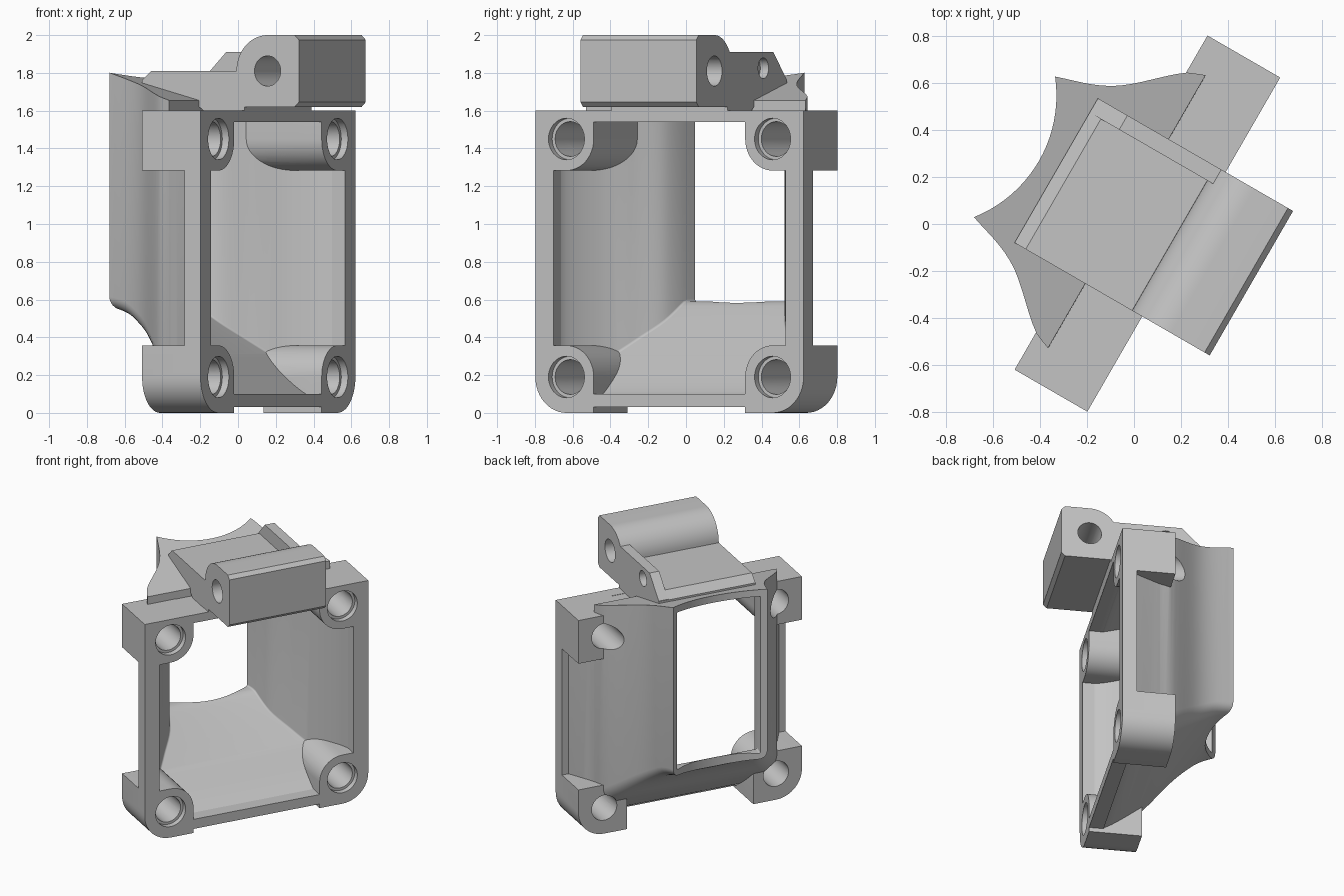
import bpy, bmesh, math
from mathutils import Matrix, Vector

cube = bpy.data.objects.get("Cube")
if cube:
    bpy.data.objects.remove(cube, do_unlink=True)

grey = bpy.data.materials.new("plain_grey")
grey.use_nodes = True
grey.diffuse_color = (0.55, 0.55, 0.55, 1)
grey.node_tree.nodes["Principled BSDF"].inputs["Base Color"].default_value = (0.55, 0.55, 0.55, 1)

MID = 0.03                      # centre line of the part across its width
FRONT, RIM_BACK, BLOCK_BACK = -0.227, -0.129, 0.13
HOLE_OFF, HOLE_LOW, HOLE_HIGH = 0.63, 0.19, 1.45


def finish(bm, name):
    bmesh.ops.recalc_face_normals(bm, faces=bm.faces)
    mesh = bpy.data.meshes.new(name)
    bm.to_mesh(mesh)
    bm.free()
    mesh.materials.append(grey)
    ob = bpy.data.objects.new(name, mesh)
    bpy.context.collection.objects.link(ob)
    return ob


def prism(name, points, axis, lo, hi):
    """Extrude a profile along an axis: x takes (y, z), y takes (x, z), z takes (x, y)."""
    bm = bmesh.new()
    place = {"x": lambda p, d: (d, p[0], p[1]),
             "y": lambda p, d: (p[0], d, p[1]),
             "z": lambda p, d: (p[0], p[1], d)}[axis]
    face = bm.faces.new([bm.verts.new(place(p, lo)) for p in points])
    out = bmesh.ops.extrude_face_region(bm, geom=[face])
    step = Vector(place((0, 0), hi - lo))
    bmesh.ops.translate(bm, vec=step, verts=[v for v in out["geom"] if isinstance(v, bmesh.types.BMVert)])
    # The start cap survives the extrusion only if it is still the base
    if not any(set(f.verts) == set(v for v in f.verts if abs(v.co["xyz".index(axis)] - lo) < 1e-6)
               for f in bm.faces):
        base = [v for v in bm.verts if abs(v.co["xyz".index(axis)] - lo) < 1e-6]
        bmesh.ops.contextual_create(bm, geom=[e for e in bm.edges if all(v in base for v in e.verts)])
    return finish(bm, name)


def arc(cx, cy, r, start, end, n=12):
    angles = [math.radians(start + (end - start) * i / n) for i in range(n + 1)]
    return [(cx + r * math.cos(a), cy + r * math.sin(a)) for a in angles]


def rod(name, axis, a, b, r, lo, hi, n=40):
    return prism(name, arc(a, b, r, 0, 360, n)[:-1], axis, lo, hi)


def combine(ob, other, mode, keep=False):
    mod = ob.modifiers.new("combine", "BOOLEAN")
    mod.operation, mod.solver, mod.object = mode, "EXACT", other
    with bpy.context.temp_override(object=ob, active_object=ob):
        bpy.ops.object.modifier_apply(modifier=mod.name)
    if not keep:
        bpy.data.objects.remove(other, do_unlink=True)


def smooth(keys, y):
    """Smooth curve through (y, value) keys."""
    def slope(i):
        a, b = keys[max(i - 1, 0)], keys[min(i + 1, len(keys) - 1)]
        return (b[1] - a[1]) / (b[0] - a[0])
    i = max([k for k in range(len(keys) - 1) if keys[k][0] <= y], default=0)
    (y0, v0), (y1, v1) = keys[i], keys[i + 1]
    h = y1 - y0
    t = (y - y0) / h
    return ((2*t**3 - 3*t*t + 1) * v0 + (t**3 - 2*t*t + t) * h * slope(i)
            + (3*t*t - 2*t**3) * v1 + (t**3 - t*t) * h * slope(i + 1))


def duct(name, widths, floors, roof, radius, ys):
    """Loft sections with rounded lower corners backwards along y."""
    bm = bmesh.new()
    rings = []
    for k, y in enumerate(ys):
        w, low, top, r = smooth(widths, y), smooth(floors, y), roof(k, y), radius(y)
        section = [(MID + w, top), (MID - w, top)]
        section += arc(MID - w + r, low + r, r, 180, 270, 6) + arc(MID + w - r, low + r, r, 270, 360, 6)
        rings.append([bm.verts.new((x, y, z)) for x, z in section])
    for a, b in zip(rings, rings[1:]):
        for i in range(len(a)):
            j = (i + 1) % len(a)
            bm.faces.new((a[i], a[j], b[j], b[i]))
    bm.faces.new(rings[0])
    bm.faces.new(rings[-1])
    return finish(bm, name)


def corner_profile(side, high):
    r = 0.167
    if high:
        pts = [(0.82, 1.6), (HOLE_OFF - r, 1.6)] + arc(HOLE_OFF, HOLE_HIGH, r, 180, 270) + [(0.82, HOLE_HIGH - r)]
    else:
        pts = [(HOLE_OFF - r, 0)] + arc(HOLE_OFF, HOLE_LOW, 0.19, 270, 360)
        pts += [(0.82, HOLE_LOW + r)] + arc(HOLE_OFF, HOLE_LOW, r, 90, 180)
    return [(MID + side * x, z) for x, z in pts]


corners = [(side, high) for side in (-1, 1) for high in (False, True)]

# Hood: outer shell with a concave round outlet edge
STEP, START = 0.053, RIM_BACK - 0.03
front_ys = [START + (STEP - 0.001 - START) * i / 5 for i in range(6)]
back_ys = [STEP + (0.64 - STEP) * i / 16 for i in range(17)]
hood = duct("hood",
            [(-0.16, 0.79), (0.053, 0.67), (0.134, 0.635), (0.365, 0.437), (0.604, 0.345), (0.66, 0.335)],
            [(-0.16, 0.035), (-0.1, 0.05), (0.15, 0.24), (0.3, 0.38), (0.4, 0.46), (0.5, 0.525), (0.66, 0.57)],
            lambda k, y: 1.598 if k < 6 else 1.655 + (y - STEP) * 0.265,
            lambda y: 0.125 - 0.11 * y, front_ys + back_ys)
combine(hood, rod("outlet_cut", "z", MID, 1.04, 0.556, -0.2, 2.2, 96), "DIFFERENCE")

# Hood cavity, leaving the corner bosses standing inside it
cavity = duct("cavity",
              [(-0.25, 0.712), (-0.13, 0.706), (0.05, 0.61), (0.22, 0.475), (0.37, 0.36), (0.6, 0.302), (0.7, 0.295)],
              [(-0.25, 0.1), (-0.13, 0.1), (0.15, 0.32), (0.3, 0.44), (0.47, 0.574), (0.5, 0.588), (0.6, 0.59),
               (0.7, 0.59)],
              lambda k, y: 1.54 + max(0, y + 0.13) * 0.29,
              lambda y: 0.012, [-0.24 + 0.93 * i / 36 for i in range(37)])
for corner in corners:
    combine(cavity, prism("corner_boss", corner_profile(*corner), "y", -0.3, 0.5), "DIFFERENCE")
combine(hood, cavity, "DIFFERENCE")

# Front frame: plate with rounded lower corners and a square window
plate = [(MID + 0.82, 1.6), (MID - 0.82, 1.6)]
plate += arc(MID - HOLE_OFF, 0.22, 0.19, 180, 270) + arc(MID + HOLE_OFF, 0.22, 0.19, 270, 360)
frame = prism("front_frame", plate, "y", FRONT, RIM_BACK)
window = prism("window", [(MID - 0.71, 0.1), (MID + 0.71, 0.1), (MID + 0.71, 1.54), (MID - 0.71, 1.54)],
               "y", -0.5, 0.2)
combine(frame, window, "DIFFERENCE")

# Corner blocks and screw holes with a counterbore at the front
for side, high in corners:
    combine(frame, prism("corner_block", corner_profile(side, high), "y", FRONT, BLOCK_BACK), "UNION")
    x, z = MID + side * HOLE_OFF, HOLE_HIGH if high else HOLE_LOW
    drill = rod("drill", "y", x, z, 0.092, -0.4, 0.62)
    combine(hood, drill, "DIFFERENCE", keep=True)
    combine(frame, drill, "DIFFERENCE")
    combine(frame, rod("counterbore", "y", x, z, 0.11, -0.4, FRONT + 0.04), "DIFFERENCE")

# Hinge bracket: rounded barrel block and flat tray in one profile
LEFT, RIGHT = MID - 0.353, MID + 0.356
HINGE_Y, HINGE_Z = -0.367, 1.81
profile = [(FRONT, 1.57), (FRONT, 1.62), (-0.533, 1.62), (-0.558, 1.645), (-0.558, 1.975), (-0.533, 2.0)]
profile += arc(HINGE_Y, HINGE_Z, 0.19, 90, 0, 16)
profile += [(0.345, 1.81), (0.4, 1.76), (0.4, 1.725), (0.05, 1.62), (0.0, 1.58)]
bracket = prism("hinge_bracket", profile, "x", LEFT, RIGHT)

# Raised ridge on one side of the tray, and the pin holes
ridge = prism("ridge", [(-0.3, 1.7), (-0.25, 1.91), (0.255, 1.91), (0.399, 1.765), (0.399, 1.735), (0.1, 1.68)],
              "x", RIGHT - 0.07, RIGHT)
combine(bracket, ridge, "UNION")
combine(bracket, rod("pin_hole", "x", HINGE_Y, HINGE_Z, 0.08, -0.6, 0.6), "DIFFERENCE")
combine(bracket, rod("latch_hole", "x", 0.15, 1.825, 0.055, RIGHT - 0.05, 0.6), "DIFFERENCE")

# Turn every part to its final heading and smooth the curved faces
turn = Matrix.Rotation(math.radians(60), 4, "Z")
for ob in (frame, hood, bracket):
    ob.data.transform(turn)
    bpy.ops.object.select_all(action="DESELECT")
    ob.select_set(True)
    bpy.context.view_layer.objects.active = ob
    bpy.ops.object.shade_smooth_by_angle(angle=math.radians(25))
